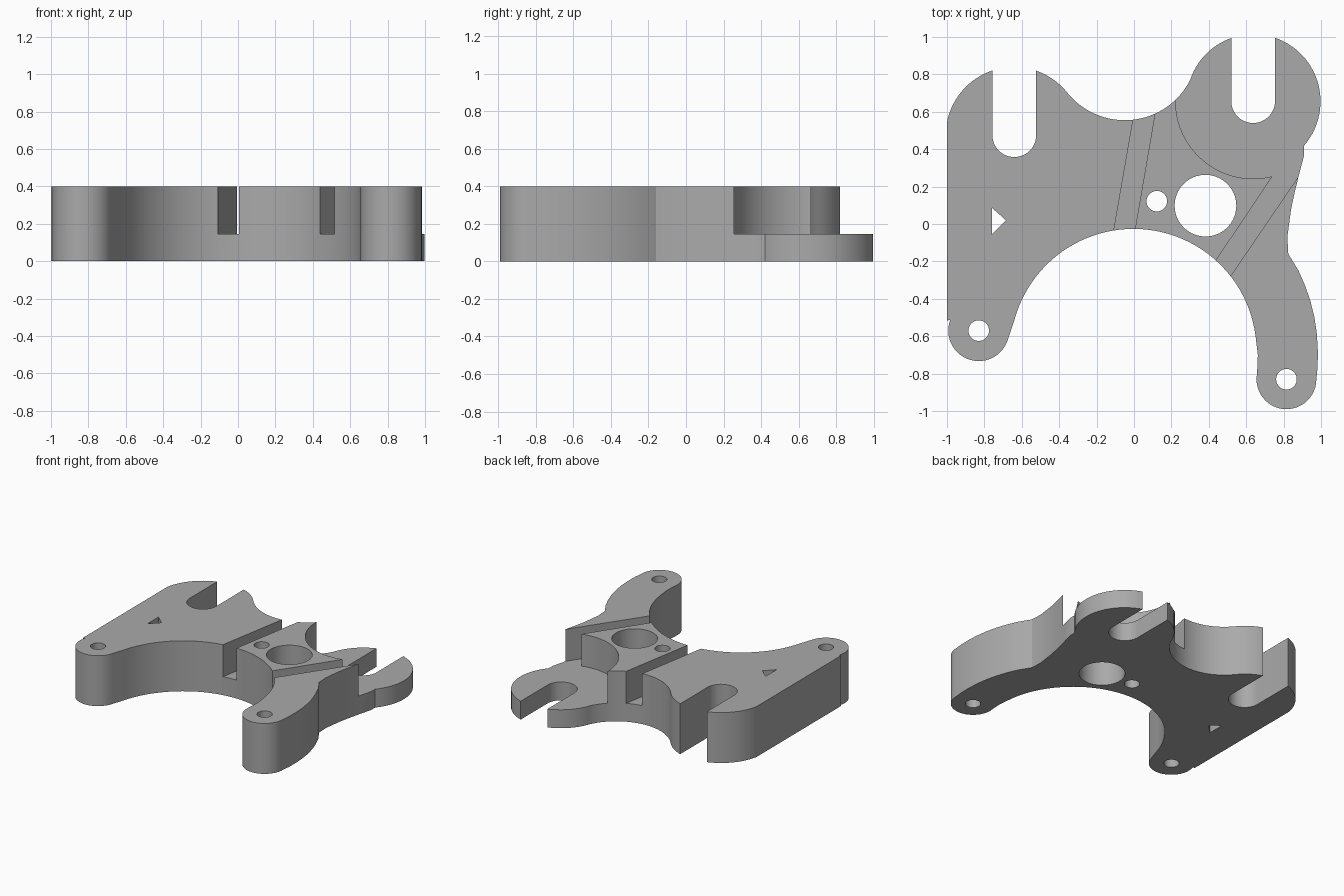
import bpy, bmesh, math
from mathutils import Vector

cube = bpy.data.objects.get("Cube")
if cube:
    bpy.data.objects.remove(cube)

HEIGHT, STEP = 0.40, 0.146

grey = bpy.data.materials.new("plain grey")
grey.use_nodes = True
grey.diffuse_color = (0.4, 0.4, 0.4, 1)
grey.node_tree.nodes["Principled BSDF"].inputs["Base Color"].default_value = (0.4, 0.4, 0.4, 1)


def arc(centre, radius, start, end, steps=24):
    """Points on an arc between two angles in degrees."""
    angles = [math.radians(start + (end - start) * i / steps) for i in range(steps + 1)]
    return [(centre[0] + radius * math.cos(a), centre[1] + radius * math.sin(a)) for a in angles]


def arc_between(centre, p, q, turn, steps=24):
    """Arc from p to q about centre; turn is 1 for anticlockwise, -1 for clockwise."""
    c = Vector(centre)
    dp, dq = Vector(p) - c, Vector(q) - c
    a, b = math.atan2(dp.y, dp.x), math.atan2(dq.y, dq.x)
    sweep = turn * ((turn * (b - a)) % math.tau)
    pts = []
    for i in range(steps + 1):
        t = i / steps
        r = dp.length * (1 - t) + dq.length * t
        pts.append((c.x + r * math.cos(a + sweep * t), c.y + r * math.sin(a + sweep * t)))
    return pts


def prism(name, points, bottom, top):
    clean = [p for i, p in enumerate(points) if (Vector(p) - Vector(points[i - 1])).length > 1e-4]
    bm = bmesh.new()
    face = bm.faces.new([bm.verts.new((x, y, bottom)) for x, y in clean])
    new = bmesh.ops.extrude_face_region(bm, geom=[face])["geom"]
    bmesh.ops.translate(bm, vec=(0, 0, top - bottom),
                        verts=[v for v in new if isinstance(v, bmesh.types.BMVert)])
    bmesh.ops.recalc_face_normals(bm, faces=bm.faces)
    mesh = bpy.data.meshes.new(name)
    bm.to_mesh(mesh)
    bm.free()
    mesh.materials.append(grey)
    obj = bpy.data.objects.new(name, mesh)
    bpy.context.collection.objects.link(obj)
    return obj


def slot(centre, top):
    """Round-bottomed slot, open towards the back."""
    c, r = centre, 0.117
    return arc(c, r, 180, 360) + [(c[0] + r, top), (c[0] - r, top)]


# Key centres of the plate
left_head, right_head = (0.637, 0.657), (-0.64, 0.475)
left_foot, right_foot = (0.815, -0.83), (-0.83, -0.57)

# Outline, clockwise from the straight side edge
outline = [(-1, -0.515), (-1, 0.545)]
outline += arc_between(right_head, (-1, 0.545), (-0.355, 0.70), -1, 32)
outline += arc_between((-0.045, 0.948), (-0.355, 0.70), (0.30, 0.77), 1, 32)
outline += arc_between(left_head, (0.30, 0.77), (0.91, 0.42), -1, 48)
outline += [(0.91, 0.37), (0.88, 0.255), (0.857, 0.16), (0.84, 0.08), (0.82, -0.07), (0.825, -0.16)]
outline += [(0.88, -0.25), (0.915, -0.33), (0.943, -0.41), (0.965, -0.50), (0.978, -0.59),
            (0.983, -0.68), (0.982, -0.76)]
outline += arc(left_foot, 0.16, 0, -180)
outline += [(0.66, -0.76), (0.662, -0.70)]
outline += arc_between((0, -0.685), (0.65, -0.60), (-0.64, -0.515), 1, 48)
outline += [(-0.655, -0.56)]
outline += arc(right_foot, 0.163, -14, -200)

plate = prism("bracket_plate", outline, 0, HEIGHT)

# Through cuts
cutters = []
through = [slot(right_head, 1.2), slot(left_head, 1.2),
           [(-0.758, 0.085), (-0.758, -0.055), (-0.685, 0.02)]]
for centre, radius in ((left_foot, 0.055), (right_foot, 0.055), ((0.122, 0.122), 0.055), ((0.382, 0.098), 0.165)):
    through.append(arc(centre, radius, 0, 360, 40)[:-1])
for points in through:
    cutters.append(prism("through_cutter", points, -0.1, HEIGHT + 0.1))

# Two grooves and the round recess, cut down to the step
upper = [[(-0.126, -0.14), (0.012, 0.655), (0.123, 0.655), (-0.014, -0.14)],
         [(0.368, -0.30), (0.841, 0.405), (0.982, 0.405), (0.44, -0.39)],
         arc(left_head, 0.415, 0, 360, 72)[:-1]]
for points in upper:
    cutters.append(prism("step_cutter", points, STEP, HEIGHT + 0.1))

for cutter in cutters:
    cut = plate.modifiers.new("cut", "BOOLEAN")
    cut.operation, cut.solver, cut.object = "DIFFERENCE", "EXACT", cutter

# Keep the finished cut shape and drop the cutters
bpy.context.view_layer.update()
finished = bpy.data.meshes.new_from_object(plate.evaluated_get(bpy.context.evaluated_depsgraph_get()))
plate.modifiers.clear()
plate.data = finished
for cutter in cutters:
    bpy.data.objects.remove(cutter)

bpy.ops.object.select_all(action="DESELECT")
plate.select_set(True)
bpy.context.view_layer.objects.active = plate
bpy.ops.object.shade_smooth_by_angle(angle=math.radians(25))
